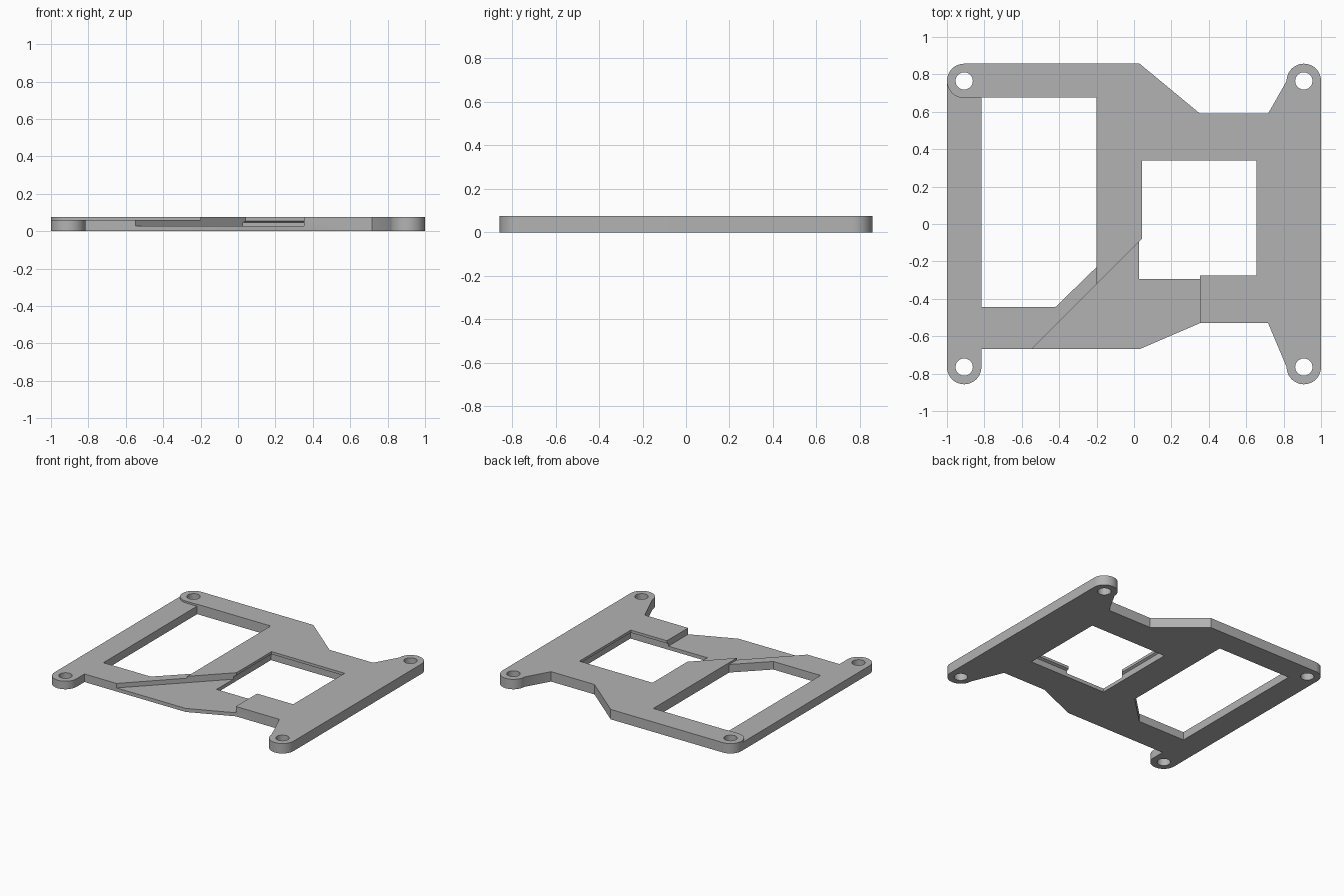
import bpy
import bmesh
from math import cos, sin, radians

cube = bpy.data.objects.get("Cube")
if cube:
    bpy.data.objects.remove(cube, do_unlink=True)

HEIGHT, LEFT_TOP, FLOOR = 0.075, 0.061, 0.027
POST_X, POST_Y, POST_R, SCREW_R = 0.908, 0.765, 0.092, 0.046

grey = bpy.data.materials.new("plain grey")
grey.use_nodes = True
grey.diffuse_color = (0.45, 0.45, 0.45, 1)
grey.node_tree.nodes["Principled BSDF"].inputs["Base Color"].default_value = (0.45, 0.45, 0.45, 1)


def arc(cx, cy, r, start, end, step=7.5):
    n = round(abs(end - start) / step)
    angles = [radians(start + (end - start) * i / n) for i in range(n + 1)]
    return [(cx + r * cos(a), cy + r * sin(a)) for a in angles]


def rect(x0, x1, y0, y1):
    return [(x0, y0), (x1, y0), (x1, y1), (x0, y1)]


def loft(name, layers):
    """Closed solid through (z, outline) layers with equal point counts."""
    bm = bmesh.new()
    rings = [[bm.verts.new((x, y, z)) for x, y in pts] for z, pts in layers]
    for low, high in zip(rings, rings[1:]):
        for i in range(len(low)):
            j = (i + 1) % len(low)
            bm.faces.new((low[i], low[j], high[j], high[i]))
    bm.faces.new(rings[0][::-1])
    bm.faces.new(rings[-1])
    bmesh.ops.recalc_face_normals(bm, faces=bm.faces)
    mesh = bpy.data.meshes.new(name)
    bm.to_mesh(mesh)
    bm.free()
    mesh.materials.append(grey)
    obj = bpy.data.objects.new(name, mesh)
    bpy.context.collection.objects.link(obj)
    return obj


def prism(name, pts, z0, z1):
    return loft(name, [(z0, pts), (z1, pts)])


# Plate outline with rounded corner posts
outline = (
    arc(-POST_X, -POST_Y, POST_R, 180, 360)
    + [(-0.816, -0.669), (0.03, -0.669), (0.353, -0.53), (0.717, -0.53)]
    + arc(POST_X, -POST_Y, POST_R, 180, 360)
    + arc(POST_X, POST_Y, POST_R, 0, 180)
    + [(0.717, 0.59), (0.353, 0.59), (0.03, 0.857)]
    + arc(-POST_X, POST_Y, POST_R, 90, 180)
)
plate = prism("mounting_plate", outline, 0, HEIGHT)

cutters = []

# Large opening with one clipped corner
cutters.append(prism("large_opening", [(-0.815, -0.444), (-0.42, -0.444), (-0.2, -0.23),
                                       (-0.2, 0.676), (-0.815, 0.676)], -0.1, 0.2))

# Square window, narrowed near the top by a bevelled lip
wide = rect(0.027, 0.671, -0.294, 0.355)
narrow = rect(0.043, 0.655, -0.276, 0.339)
cutters.append(loft("square_window", [(-0.1, wide), (0.046, wide), (0.055, narrow), (0.2, narrow)]))

# Slightly lower left frame, leaving the back left post at full height
left_area = arc(-POST_X, POST_Y, POST_R, 270, 180) + [(-1.1, POST_Y), (-1.1, -1), (-0.2, -1), (-0.2, 0.673)]
cutters.append(prism("left_frame_step", left_area, LEFT_TOP, 0.2))

# Deep recess in the front bridge, with a diagonal edge
cutters.append(prism("bridge_recess", [(-0.779, -0.9), (0.353, -0.9), (0.353, -0.021), (0.1, -0.021)],
                     FLOOR, 0.2))

# Screw holes
for sx in (-1, 1):
    for sy in (-1, 1):
        hole = arc(sx * POST_X, sy * POST_Y, SCREW_R, 0, 360)[:-1]
        cutters.append(prism("screw_hole", hole, -0.1, 0.2))

# Cut everything, then discard the cutters
bpy.context.view_layer.objects.active = plate
for cutter in cutters:
    cutter.hide_render = True
    mod = plate.modifiers.new(cutter.name, "BOOLEAN")
    mod.operation = "DIFFERENCE"
    mod.solver = "EXACT"
    mod.object = cutter
    bpy.ops.object.modifier_apply(modifier=mod.name)
    bpy.data.objects.remove(cutter, do_unlink=True)

bpy.ops.object.select_all(action="DESELECT")
plate.select_set(True)
bpy.ops.object.shade_smooth_by_angle(angle=radians(30))
